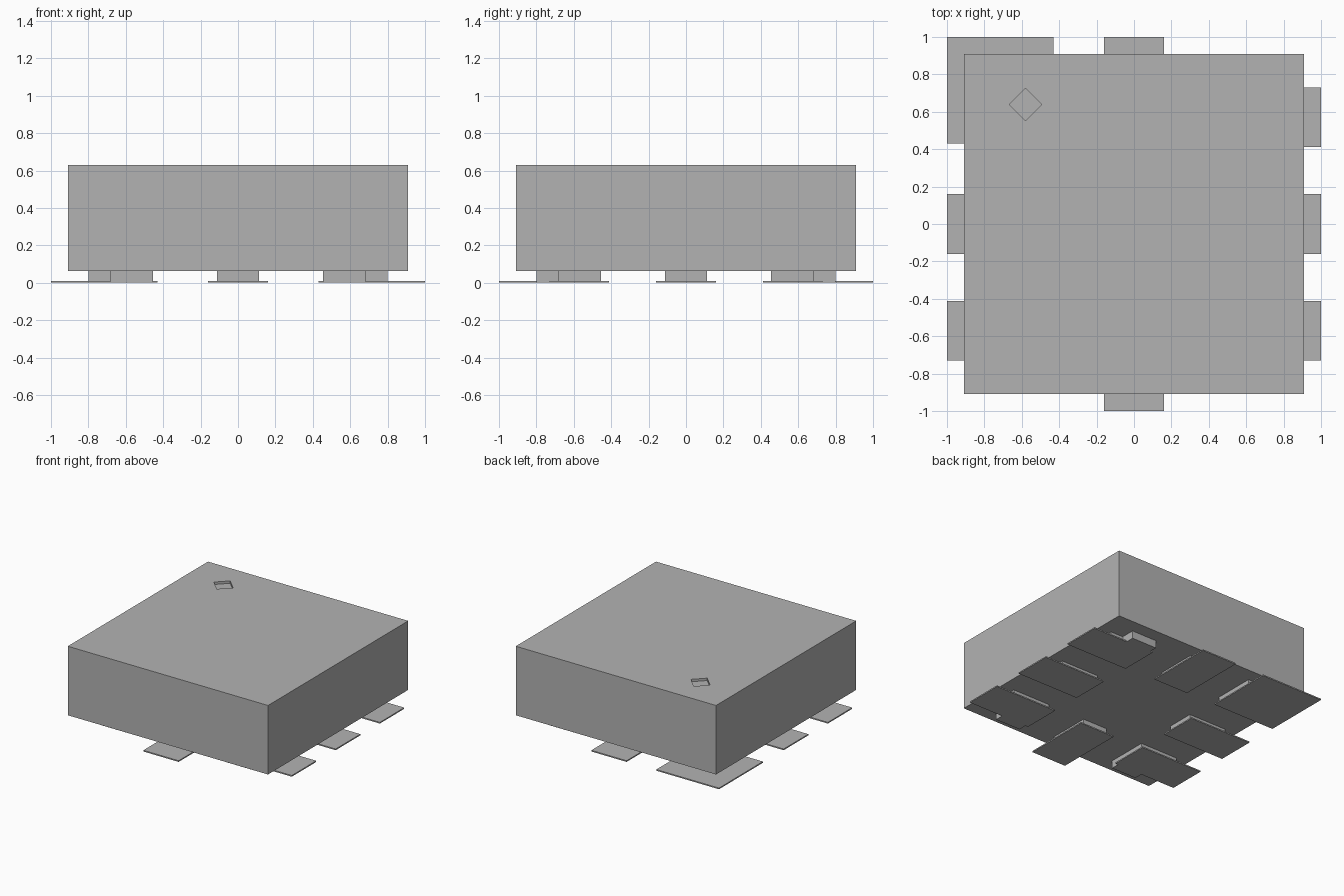
import bpy
import bmesh

cube = bpy.data.objects.get("Cube")
if cube:
    bpy.data.objects.remove(cube, do_unlink=True)

grey = bpy.data.materials.new("plain_grey")
grey.use_nodes = True
colour = (0.45, 0.45, 0.45, 1)
grey.diffuse_color = colour
grey.node_tree.nodes["Principled BSDF"].inputs["Base Color"].default_value = colour


def prism(name, outline, z0, z1):
    """Extrude a flat outline from z0 up to z1."""
    bm = bmesh.new()
    base = bm.faces.new([bm.verts.new((x, y, z0)) for x, y in outline])
    new = bmesh.ops.extrude_face_region(bm, geom=[base], use_keep_orig=True)["geom"]
    for v in new:
        if isinstance(v, bmesh.types.BMVert):
            v.co.z = z1
    bmesh.ops.recalc_face_normals(bm, faces=bm.faces)
    mesh = bpy.data.meshes.new(name)
    bm.to_mesh(mesh)
    bm.free()
    mesh.materials.append(grey)
    obj = bpy.data.objects.new(name, mesh)
    bpy.context.collection.objects.link(obj)
    return obj


def rect(x0, x1, y0, y1):
    return [(x0, y0), (x1, y0), (x1, y1), (x0, y1)]


BODY, PAD_IN, FOOT_IN, FOOT_OUT, STEP = 0.91, 0.43, 0.455, 0.80, 0.685
PLATE, UNDER, TOP = 0.01, 0.063, 0.63

# Package body with a shallow diamond marker sunk in the top
body = prism("body", rect(-BODY, BODY, -BODY, BODY), UNDER, TOP)
mx, my, r = -0.58, 0.64, 0.087
diamond = [(mx + r, my), (mx, my + r), (mx - r, my), (mx, my - r)]
cutter = prism("marker_cutter", diamond, TOP - 0.02, TOP + 0.1)
cutter.hide_render = True
cutter.hide_set(True)
cut = body.modifiers.new("marker_recess", "BOOLEAN")
cut.object = cutter
cut.operation = "DIFFERENCE"
cut.solver = "EXACT"
bpy.context.view_layer.objects.active = body
bpy.ops.object.modifier_apply(modifier=cut.name)
bpy.data.objects.remove(cutter, do_unlink=True)

# Middle contact pads with their feet, one on each side
for name, dx, dy in (("left", 1, 0), ("right", -1, 0), ("back", 0, 1), ("front", 0, -1)):
    def side(inner, outer, half):
        if dx:
            return rect(dx * inner, dx * outer, -half, half)
        return rect(-half, half, dy * inner, dy * outer)
    prism(name + "_pad", side(PAD_IN, 1, 0.16), 0, PLATE)
    prism(name + "_foot", side(FOOT_IN, FOOT_OUT, 0.113), 0, UNDER)

# Corner feet with a notched outer corner, each over its pad
notched = [(FOOT_IN, FOOT_IN), (FOOT_OUT, FOOT_IN), (FOOT_OUT, STEP),
           (STEP, STEP), (STEP, FOOT_OUT), (FOOT_IN, FOOT_OUT)]
for sx, sy in ((1, 1), (1, -1), (-1, -1), (-1, 1)):
    name = ("back_" if sy > 0 else "front_") + ("left" if sx > 0 else "right")
    prism(name + "_foot", [(sx * x, sy * y) for x, y in notched], 0, UNDER)
    # The marked corner has a large square pad
    marked = sx < 0 < sy
    y0, y1 = (PAD_IN, 1) if marked else (0.413, 0.73)
    prism(name + "_pad", rect(sx * PAD_IN, sx, sy * y0, sy * y1), 0, PLATE)
